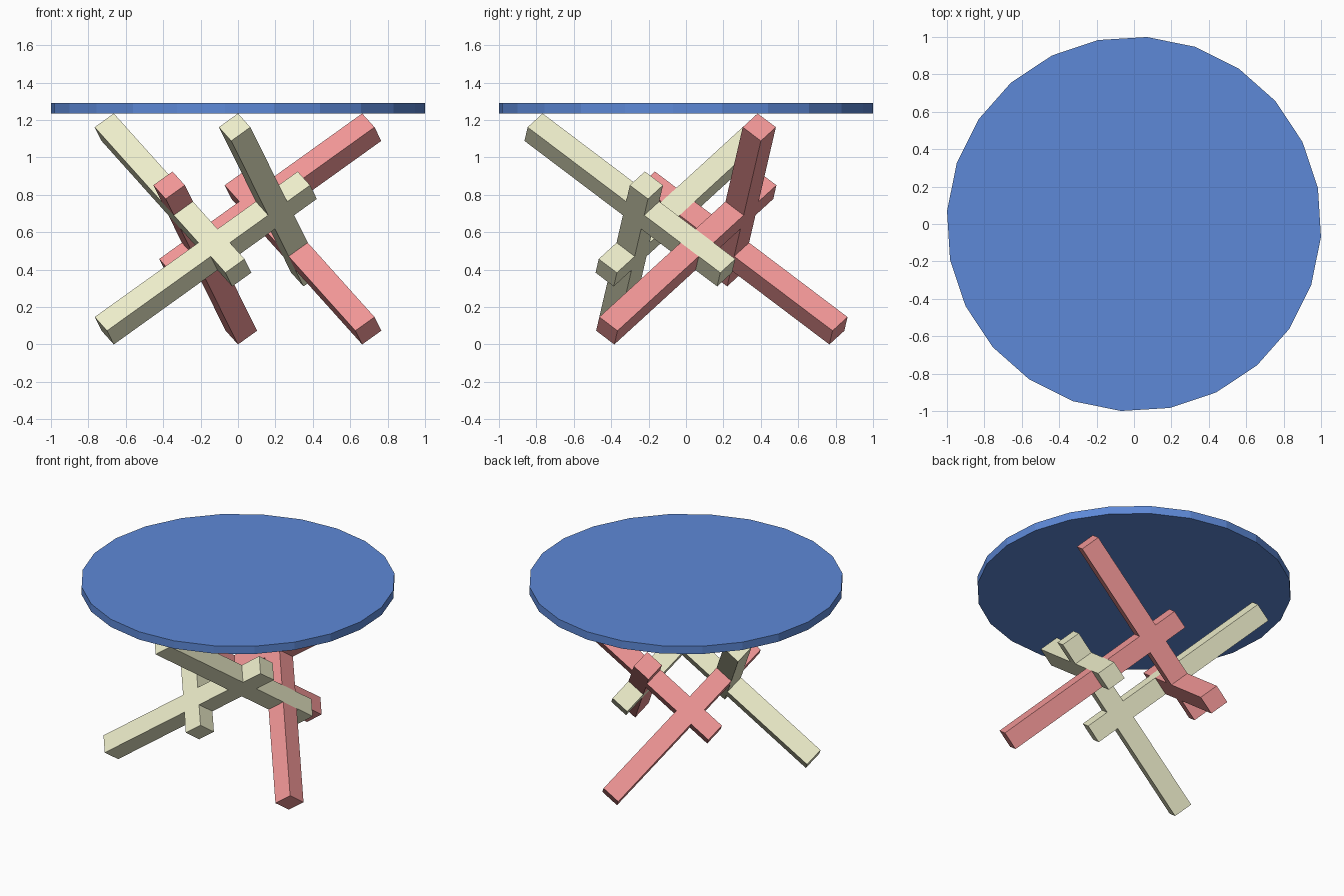
import bpy, bmesh, math
from mathutils import Matrix, Vector

if "Cube" in bpy.data.objects:
    bpy.data.objects.remove(bpy.data.objects["Cube"])

W = 0.127                  # bar thickness
LONG, SHORT = 0.9425, 0.405  # bar reach to either side of the middle
TOP_Z, THICK = 1.235, 0.055
TURN = math.radians(9.43)


def material(name, rgb):
    m = bpy.data.materials.new(name)
    m.diffuse_color = (*rgb, 1)
    m.use_nodes = True
    m.node_tree.nodes["Principled BSDF"].inputs["Base Color"].default_value = m.diffuse_color
    return m


def add_object(name, bm, mat=None):
    me = bpy.data.meshes.new(name)
    bm.to_mesh(me)
    bm.free()
    if mat:
        me.materials.append(mat)
    ob = bpy.data.objects.new(name, me)
    bpy.context.collection.objects.link(ob)
    return ob


def bar(name, axis, side, mat):
    """Square bar along one cube axis, offset on the two other axes."""
    centre, size = Vector(), Vector((W, W, W))
    centre[axis] = side * (SHORT - LONG) / 2
    size[axis] = LONG + SHORT
    centre[(axis + 1) % 3] = -1.5 * W * side * OFFSET[axis]
    centre[(axis + 2) % 3] = 1.5 * W * side * OFFSET[axis]
    bm = bmesh.new()
    bmesh.ops.create_cube(bm, size=1, matrix=Matrix.Translation(centre) @ Matrix.Diagonal((*size, 1)))
    return add_object(name, bm, mat)


OFFSET = (1, 1, 1)


def combine(base, others, op):
    """Apply booleans to base and return it with the finished mesh."""
    for o in others:
        mod = base.modifiers.new("join", 'BOOLEAN')
        mod.operation, mod.solver, mod.object = op, 'EXACT', o
    bpy.context.view_layer.update()
    me = bpy.data.meshes.new_from_object(base.evaluated_get(bpy.context.evaluated_depsgraph_get()))
    base.modifiers.clear()
    base.data = me
    return base


def frame(name, side, mat):
    """Three crossing bars fused into one piece."""
    main = bar(name, 0, side, mat)
    arms = [bar("arm", k, -side, mat) for k in (1, 2)]
    combine(main, arms, 'UNION')
    for a in arms:
        bpy.data.objects.remove(a)
    return main


# Two interlocking leg frames, opposite in colour and direction
cream = frame("cream_leg_frame", 1, material("cream", (0.86, 0.86, 0.60)))
pink = frame("pink_leg_frame", -1, material("pink", (0.89, 0.31, 0.31)))
combine(pink, [cream], 'DIFFERENCE')

# Stand the cube axes on their body diagonal
cols = [Vector((math.sqrt(2 / 3) * math.cos(TURN + k * math.tau / 3),
                math.sqrt(2 / 3) * math.sin(TURN + k * math.tau / 3),
                1 / math.sqrt(3))) for k in range(3)]
tilt = Matrix(cols).transposed().to_4x4()
for ob in (cream, pink):
    ob.data.transform(Matrix.Translation((0, 0, TOP_Z / 2)) @ tilt)

# Round table top with 24 sides
bm = bmesh.new()
bmesh.ops.create_cone(bm, cap_ends=True, segments=24, radius1=1.002, radius2=1.002, depth=THICK,
                      matrix=Matrix.Translation((0, 0, TOP_Z + THICK / 2)) @ Matrix.Rotation(math.radians(-4), 4, 'Z'))
add_object("table_top", bm, material("blue", (0.11, 0.25, 0.68)))
